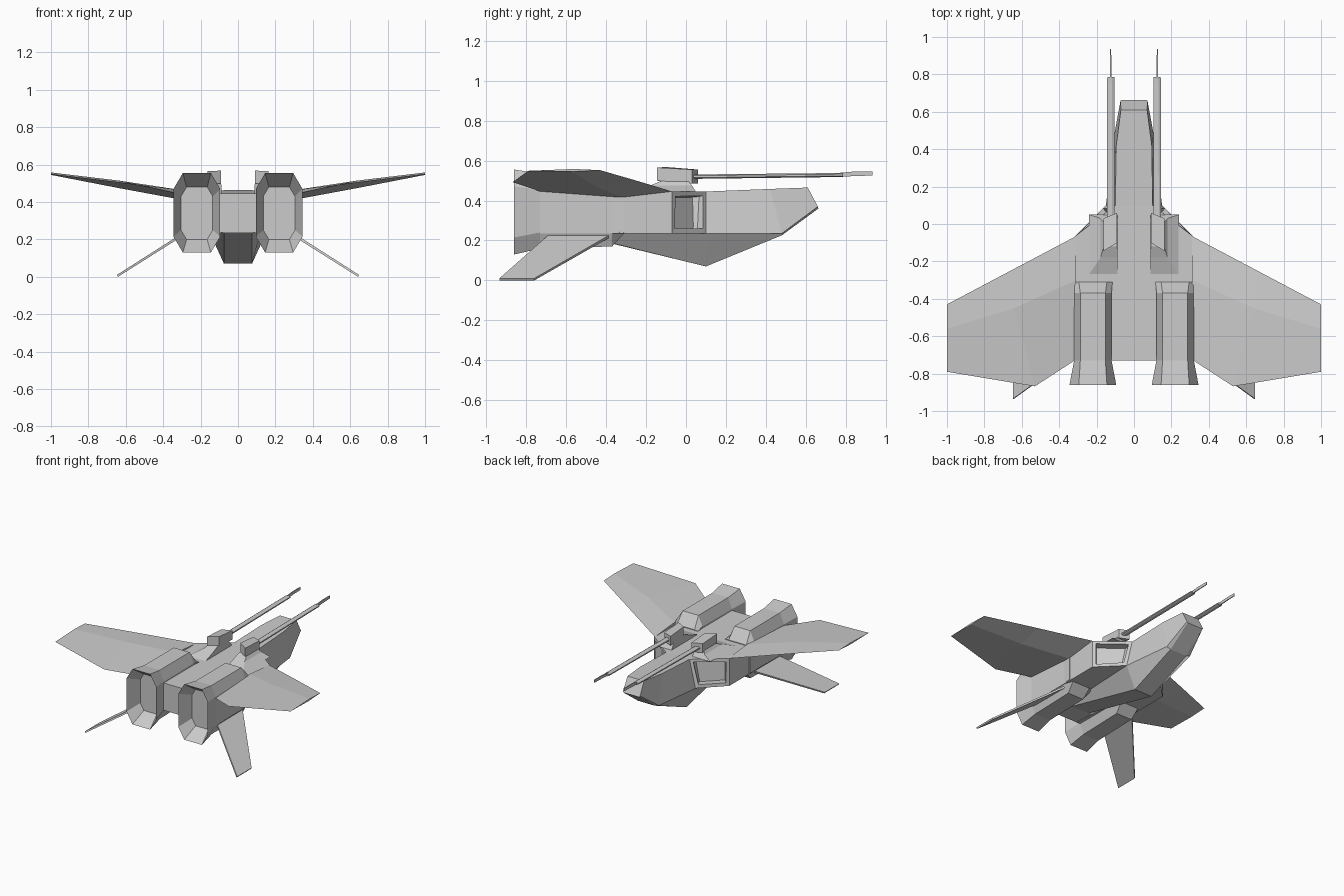
import bpy, bmesh


def finish(name, bm, mirror=True):
    bmesh.ops.recalc_face_normals(bm, faces=bm.faces)
    me = bpy.data.meshes.new(name)
    bm.to_mesh(me)
    bm.free()
    ob = bpy.data.objects.new(name, me)
    bpy.context.collection.objects.link(ob)
    if mirror:
        ob.modifiers.new("Mirror", "MIRROR").use_mirror_merge = False
    return ob


def loft(rings):
    """Skin a row of closed rings and cap both ends."""
    bm = bmesh.new()
    vs = [[bm.verts.new(p) for p in r] for r in rings]
    n = len(rings[0])
    for a, b in zip(vs, vs[1:]):
        for i in range(n):
            j = (i + 1) % n
            bm.faces.new((a[i], a[j], b[j], b[i]))
    bm.faces.new(vs[0])
    cap = bm.faces.new(vs[-1])
    return bm, cap


def octagon(y, x0, x1, z0, z1, cx, cz):
    return [(x0 + cx, y, z0), (x1 - cx, y, z0), (x1, y, z0 + cz), (x1, y, z1 - cz),
            (x1 - cx, y, z1), (x0 + cx, y, z1), (x0, y, z1 - cz), (x0, y, z0 + cz)]


def rect(x0, x1, y0, y1, z):
    return [(x0, y0, z), (x1, y0, z), (x1, y1, z), (x0, y1, z)]


def block_y(x0, x1, z0, z1, y):
    return [(x0, y, z0), (x1, y, z0), (x1, y, z1), (x0, y, z1)]


# Fuselage: half sections (top, side, belly) reflected into six-sided rings
halves = [
    [(.10, -.73, .445), (.12, -.73, .24), (.075, -.73, .235)],
    [(.10, -.58, .445), (.12, -.58, .24), (.075, -.58, .235)],
    [(.10, .10, .445), (.15, .10, .235), (.075, .10, .07)],
    [(.095, .42, .458), (.105, .48, .236), (.07, .48, .226)],
    [(.07, .61, .465), (.072, .66, .37), (.068, .663, .36)],
]
rings = [h + [(-x, y, z) for x, y, z in reversed(h)] for h in halves]
finish("fuselage", loft(rings)[0], mirror=False)

# Side hull with a slanted, recessed air intake at its nose end
back = [(.09, -.73, .235), (.32, -.73, .235), (.32, -.73, .445), (.09, -.73, .445)]
front = [(.15, .10, .235), (.32, -.07, .235), (.32, -.07, .445), (.10, .10, .445)]
bm, cap = loft([back, front])
bmesh.ops.recalc_face_normals(bm, faces=bm.faces)
bmesh.ops.inset_region(bm, faces=[cap], thickness=.034)
bmesh.ops.inset_region(bm, faces=[cap], thickness=.004, depth=-.05)
finish("intake_hull", bm)

# Engine pod with flared nozzle and hollow exhaust
bm, cap = loft([
    octagon(-.31, .115, .325, .235, .45, .03, .004),
    octagon(-.37, .12, .32, .17, .535, .033, .075),
    octagon(-.73, .12, .32, .16, .535, .033, .08),
    octagon(-.86, .095, .345, .13, .555, .05, .085),
    octagon(-.75, .135, .305, .20, .48, .03, .05),
])
finish("engine_pod", bm)

# Main wing: diamond sections at root, break and tip
finish("wing", loft([
    [(.31, -.065, .444), (.31, -.30, .465), (.31, -.725, .444), (.31, -.32, .414)],
    [(.66, -.25, .50), (.64, -.45, .515), (.53, -.868, .492), (.64, -.46, .475)],
    [(1, -.43, .552), (1, -.56, .558), (1, -.79, .549), (1, -.57, .545)],
])[0])

# Lower tail fin
finish("tail_fin", loft([
    [(.29, -.37, .222), (.29, -.68, .222), (.295, -.68, .235), (.295, -.37, .235)],
    [(.642, -.76, 0), (.642, -.935, 0), (.648, -.935, .01), (.648, -.76, .01)],
])[0])

# Gun mount: sloped fairing and turret block
fairing = finish("gun_fairing", loft([
    rect(.088, .24, -.27, .05, .444),
    rect(.088, .18, -.18, .03, .475),
    rect(.09, .16, -.12, .01, .50),
])[0])
finish("gun_turret", loft([
    [(.09, -.10, .49), (.163, -.145, .50), (.163, .03, .485), (.09, .06, .485)],
    [(.09, -.10, .568), (.163, -.145, .565), (.163, .03, .555), (.09, .06, .555)],
])[0])

# Gun barrel and thin muzzle blade
finish("gun_barrel", loft([
    octagon(.0, .105, .145, .508, .53, .012, .006),
    octagon(.785, .105, .143, .518, .538, .012, .006),
])[0])
finish("gun_muzzle", loft([
    block_y(.121, .128, .518, .538, .76),
    block_y(.121, .128, .523, .546, .85),
    block_y(.122, .127, .525, .546, .935),
])[0])
